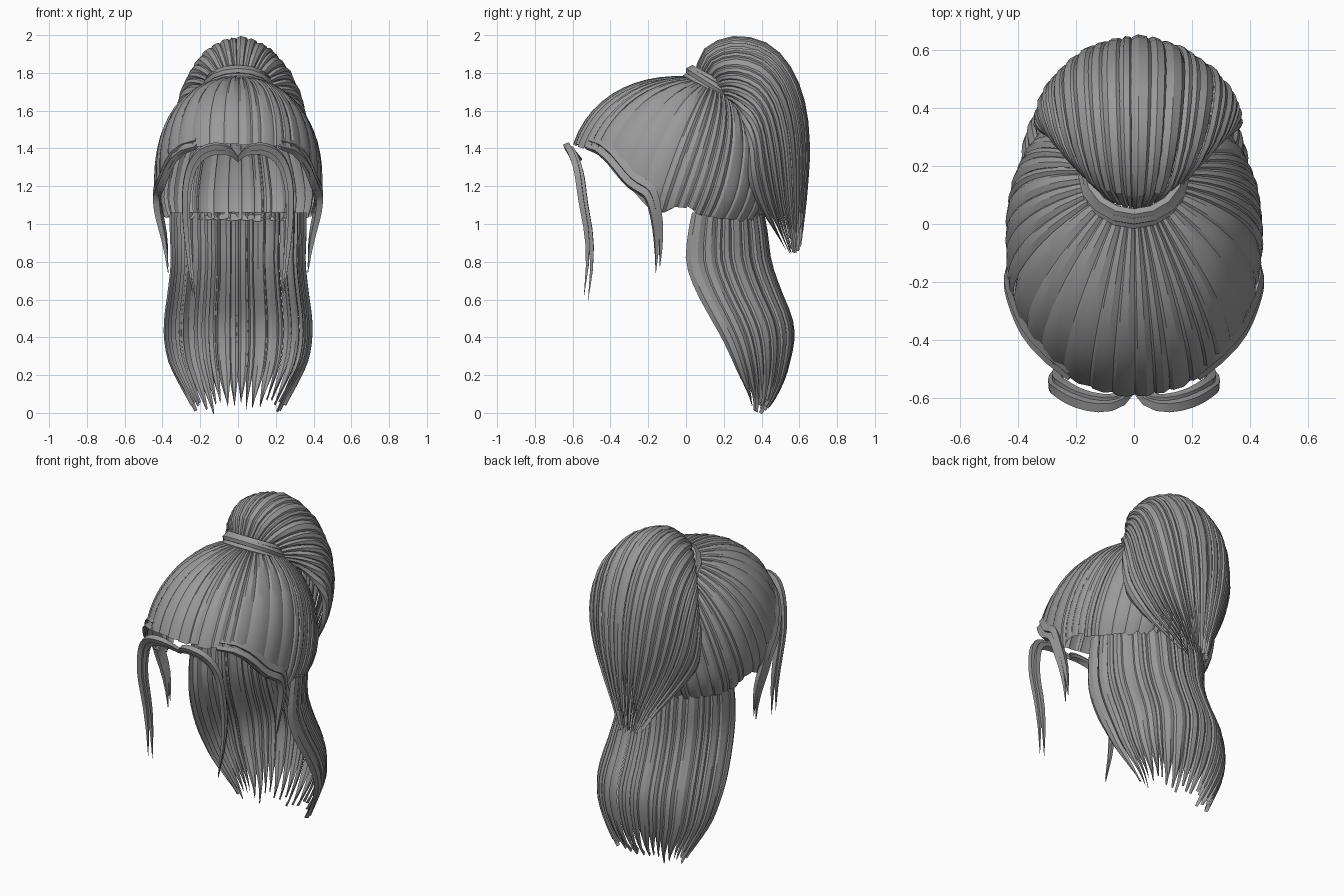
import bpy, bmesh, math, random
from mathutils import Vector

random.seed(4)
if "Cube" in bpy.data.objects:
    bpy.data.objects.remove(bpy.data.objects["Cube"])

hair = bpy.data.materials.new("hair grey")
hair.use_nodes = True
GREY = (0.32, 0.32, 0.32, 1)
hair.diffuse_color = GREY
hair.node_tree.nodes["Principled BSDF"].inputs["Base Color"].default_value = GREY


def finish(obj, name):
    obj.name = name
    obj.data.materials.clear()
    obj.data.materials.append(hair)
    bpy.ops.object.select_all(action="DESELECT")
    obj.select_set(True)
    bpy.context.view_layer.objects.active = obj
    bpy.ops.object.shade_smooth_by_angle(angle=math.radians(28))


def lookup(table, t):
    """Smoothly read evenly spaced rows of a table at t in 0..1."""
    s = min(max(t, 0), 1) * (len(table) - 1)
    i = min(int(s), len(table) - 2)
    f = s - i
    rows = [table[min(max(i + k, 0), len(table) - 1)] for k in (-1, 0, 1, 2)]
    return [b + f / 2 * (c - a + f * (2 * a - 5 * b + 4 * c - d + f * (3 * (b - c) + d - a)))
            for a, b, c, d in zip(*rows)]


def normal(surface, a, v):
    e = 0.01
    du = surface(a + e, v) - surface(a - e, v)
    dv = surface(a, min(v + e, 1)) - surface(a, max(v - e, 0))
    return dv.cross(du).normalized()


def locks(name, surface, start, end, count, rows, taper, shortest, puff):
    """Cover a surface with overlapping raised ribbons of hair."""
    bm = bmesh.new()
    weights = [random.uniform(0.6, 1.4) for _ in range(count)]
    scale = (end - start) / sum(weights)
    a = start
    for w in weights:
        half = w * scale / 2
        mid = a + half
        a += 2 * half
        length = random.uniform(shortest, 1)
        lift = random.uniform(0, puff / 2)
        grid = []
        for r in range(rows + 1):
            t = r / rows
            narrow = 1.0 if t < taper else max(0.03, 1 - ((t - taper) / (1 - taper)) ** 1.6)
            line = []
            for side, out in ((-1.25, -0.9), (-0.6, 0.6), (0.35, 0.9), (1.1, 0)):
                ang = mid + side * half * narrow
                v = t * length
                p = surface(ang, v) + normal(surface, ang, v) * (out * puff + lift)
                line.append(bm.verts.new(p))
            grid.append(line)
        for top, low in zip(grid, grid[1:]):
            for k in range(3):
                bm.faces.new((top[k], low[k], low[k + 1], top[k + 1]))
    mesh = bpy.data.meshes.new(name)
    bm.to_mesh(mesh)
    bm.free()
    obj = bpy.data.objects.new(name, mesh)
    bpy.context.collection.objects.link(obj)
    finish(obj, name)


# Scalp hair: rounded head form, combed from the hairline up to the tie
CENTRE = Vector((0, -0.03, 1.22))
TIE = Vector((0, 0.15, 1.70))
SLOPE = Vector((0, 0.87, -0.49))
POWER = 2.2
HAIRLINE = [[z] for z in (1.41, 1.4, 1.36, 1.2, 1.06, 1.09, 1.04, 1.02, 1.02, 1.02, 1.02)]


def radii(d):
    return 0.435, 0.585 if d.y < 0 else 0.47, 0.55 if d.z > 0 else 0.37


def on_head(d):
    return d * sum(abs(c / r) ** POWER for c, r in zip(d, radii(d))) ** (-1 / POWER)


def cap(a, v):
    around = Vector((math.sin(a), -math.cos(a), 0))
    z = lookup(HAIRLINE, math.acos(math.cos(a)) / math.pi)[0] - CENTRE.z
    tall = radii(Vector((0, 0, z)))[2]
    rim = on_head(around) * (1 - abs(z / tall) ** POWER) ** (1 / POWER)
    rim.z = z
    root = TIE + (Vector((math.sin(a), 0, 0)) - SLOPE * math.cos(a)) * 0.12 - CENTRE
    return CENTRE + on_head(root.normalized().slerp(rim.normalized(), v))


locks("scalp_hair", cap, 0, math.tau, 42, 12, 2, 0.98, 0.01)

# Ponytail: arched sheet over the nape, rows of edge y z, ridge y z, half width
TAIL = [
    (0.22, 1.67, 0.06, 1.79, 0.12),
    (0.28, 1.62, 0.11, 1.92, 0.22),
    (0.31, 1.56, 0.26, 1.98, 0.29),
    (0.34, 1.50, 0.43, 1.94, 0.325),
    (0.36, 1.42, 0.55, 1.81, 0.335),
    (0.37, 1.30, 0.62, 1.62, 0.32),
    (0.39, 1.20, 0.64, 1.40, 0.275),
    (0.43, 1.08, 0.63, 1.20, 0.20),
    (0.49, 0.95, 0.61, 1.01, 0.11),
    (0.55, 0.83, 0.59, 0.86, 0.05)]


def tail(a, v):
    fy, fz, by, bz, w = lookup(TAIL, v)
    f = -math.cos(a)
    w *= 1.08 if math.sin(a) > 0 else 1
    return Vector((w * math.sin(a), fy + (by - fy) * f, fz + (bz - fz) * f))


locks("ponytail", tail, math.radians(82), math.radians(278), 24, 18, 0.72, 0.9, 0.012)

# Loose back hair: open-fronted sheet, rows of z, front y, back y, half width
BACK = [
    (1.06, 0.04, 0.40, 0.35),
    (0.95, 0.02, 0.42, 0.35),
    (0.80, 0.01, 0.44, 0.345),
    (0.65, 0.06, 0.49, 0.36),
    (0.50, 0.14, 0.55, 0.38),
    (0.39, 0.20, 0.56, 0.38),
    (0.28, 0.25, 0.54, 0.36),
    (0.18, 0.29, 0.51, 0.315),
    (0.08, 0.33, 0.46, 0.26),
    (0.00, 0.35, 0.40, 0.22)]


def back(a, v):
    z, fy, by, w = lookup(BACK, v)
    return Vector((w * math.sin(a), fy - (by - fy) * math.cos(a), z))


locks("back_hair", back, math.pi / 2, 3 * math.pi / 2, 22, 18, 0.76, 0.88, 0.012)


# Loose locks that frame the face
def strand(name, points, widths, sx):
    curve = bpy.data.curves.new(name, "CURVE")
    curve.dimensions = "3D"
    curve.bevel_depth = 1
    curve.bevel_resolution = 0
    curve.resolution_u = 3
    curve.use_fill_caps = True
    spline = curve.splines.new("NURBS")
    spline.points.add(len(points) - 1)
    spline.order_u = 4
    spline.use_endpoint_u = True
    for p, (x, y, z), w in zip(spline.points, points, widths):
        p.co = (x * sx, y, z, 1)
        p.radius = w
    obj = bpy.data.objects.new(name, curve)
    bpy.context.collection.objects.link(obj)
    bpy.ops.object.select_all(action="DESELECT")
    obj.select_set(True)
    bpy.context.view_layer.objects.active = obj
    bpy.ops.object.convert(target="MESH")
    finish(bpy.context.view_layer.objects.active, name)


FRONT = [(0.01, -0.58, 1.36), (0.05, -0.64, 1.42), (0.19, -0.63, 1.42), (0.27, -0.57, 1.3),
         (0.29, -0.56, 1.1), (0.27, -0.50, 0.88), (0.24, -0.54, 0.62)]
SIDE = [(0.22, -0.53, 1.41), (0.34, -0.43, 1.40), (0.40, -0.31, 1.19), (0.43, -0.2, 1.18),
        (0.43, -0.17, 1.05), (0.38, -0.15, 0.9), (0.37, -0.16, 0.74)]
for label, sx in (("left", 1), ("right", -1)):
    for n, shift in enumerate((0, 0.022)):
        front = [(x - shift * 0.6, y + shift, z - shift) for x, y, z in FRONT]
        strand(f"{label}_front_lock_{n + 1}", front,
               (0.012, 0.022, 0.024, 0.022, 0.02, 0.018, 0.001), sx)
        side = [(x, y + shift, z + shift * 1.5) for x, y, z in SIDE]
        strand(f"{label}_side_lock_{n + 1}", side,
               (0.014, 0.026, 0.03, 0.028, 0.022, 0.018, 0.001), sx)

# Hair tie: a wrapped lock in three uneven turns
axis = Vector((0, 0.49, 0.87))
for n, (offset, radius, tilt) in enumerate(((0, 0.165, -0.48), (0.025, 0.17, -0.56), (0.05, 0.16, -0.5))):
    bpy.ops.mesh.primitive_torus_add(major_segments=16, minor_segments=6, major_radius=radius,
                                     minor_radius=0.022, location=TIE + axis * offset,
                                     rotation=(tilt, 0, 0))
    finish(bpy.context.object, f"hair_tie_turn_{n + 1}")
